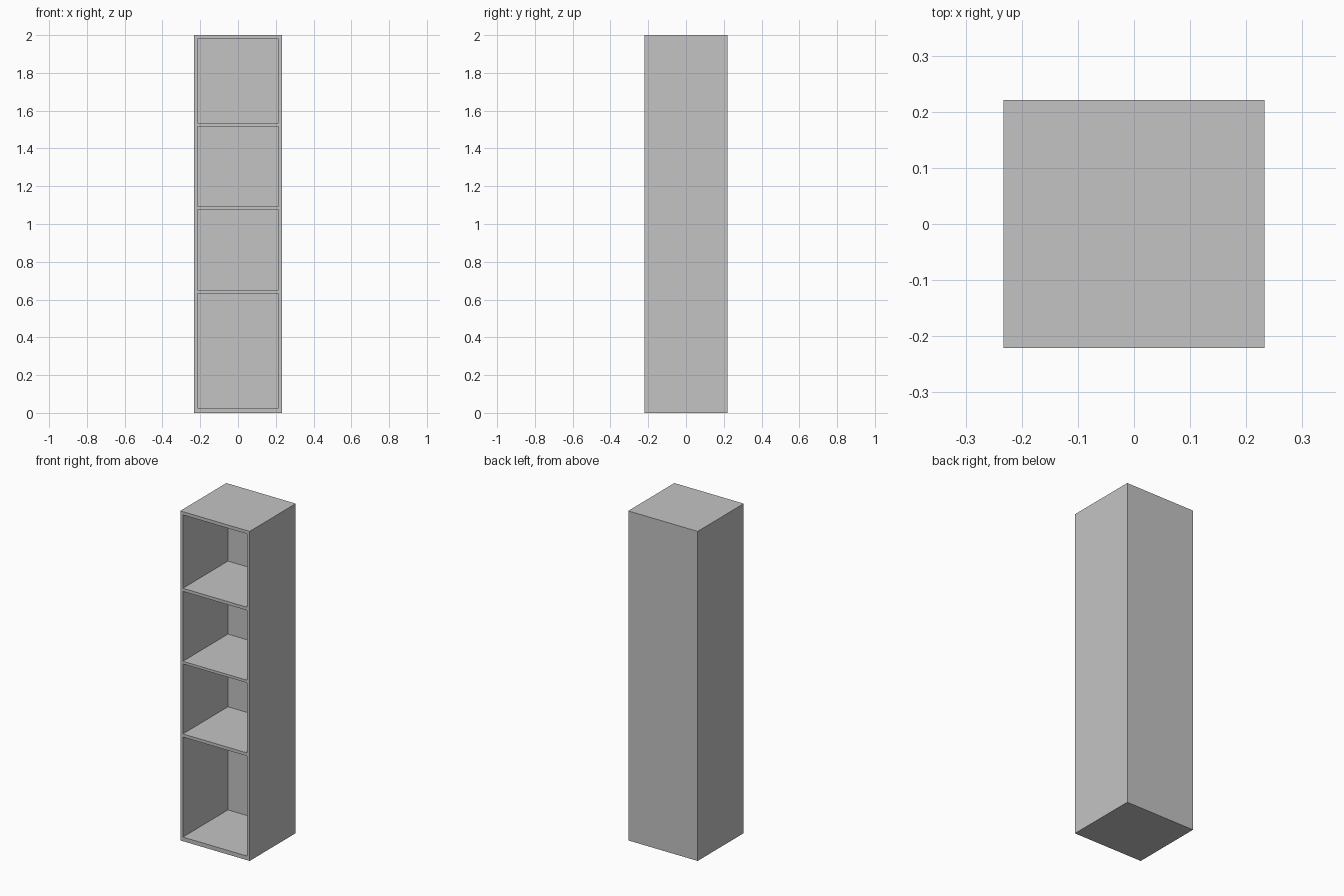
import bpy
import bmesh
from mathutils import Matrix, Vector

default = bpy.data.objects.get("Cube")
if default:
    bpy.data.objects.remove(default, do_unlink=True)

WIDTH, DEPTH, HEIGHT = 0.466, 0.442, 2.0
SIDE, BACK = 0.018, 0.01
# Bottom and top of each open compartment
COMPARTMENTS = [(0.025, 0.632), (0.651, 1.076), (1.092, 1.516), (1.535, 1.98)]

# Plain grey board
grey = bpy.data.materials.new("plain_grey")
colour = (0.55, 0.55, 0.55, 1.0)
grey.use_nodes = True
grey.diffuse_color = colour
grey.node_tree.nodes["Principled BSDF"].inputs["Base Color"].default_value = colour

# Solid cabinet block
bm = bmesh.new()
bmesh.ops.create_cube(
    bm, size=1.0,
    matrix=Matrix.Translation((0, 0, HEIGHT / 2)) @ Matrix.Diagonal((WIDTH, DEPTH, HEIGHT, 1)))


def front_faces():
    bm.normal_update()
    return [f for f in bm.faces if f.normal.y < -0.9]


def cut_front(point, normal):
    """Slice only the front panel along a plane."""
    faces = front_faces()
    edges = {e for f in faces for e in f.edges}
    verts = {v for f in faces for v in f.verts}
    bmesh.ops.bisect_plane(bm, geom=[*verts, *edges, *faces],
                           plane_co=Vector(point), plane_no=Vector(normal))


# Outline the side boards and shelves on the front
for sign in (-1, 1):
    cut_front((sign * (WIDTH / 2 - SIDE), 0, 0), (1, 0, 0))
for level in [z for pair in COMPARTMENTS for z in pair]:
    cut_front((0, 0, level), (0, 0, 1))

# Recess the compartments to the back board
openings = []
for face in front_faces():
    centre = face.calc_center_median()
    if abs(centre.x) < WIDTH / 2 - SIDE and any(a < centre.z < b for a, b in COMPARTMENTS):
        openings.append(face)
bmesh.ops.inset_individual(bm, faces=openings, thickness=0.0, depth=-(DEPTH - BACK))
bmesh.ops.recalc_face_normals(bm, faces=bm.faces[:])

mesh = bpy.data.meshes.new("open_shelf_cabinet")
bm.to_mesh(mesh)
bm.free()
mesh.materials.append(grey)
cabinet = bpy.data.objects.new("open_shelf_cabinet", mesh)
bpy.context.collection.objects.link(cabinet)
